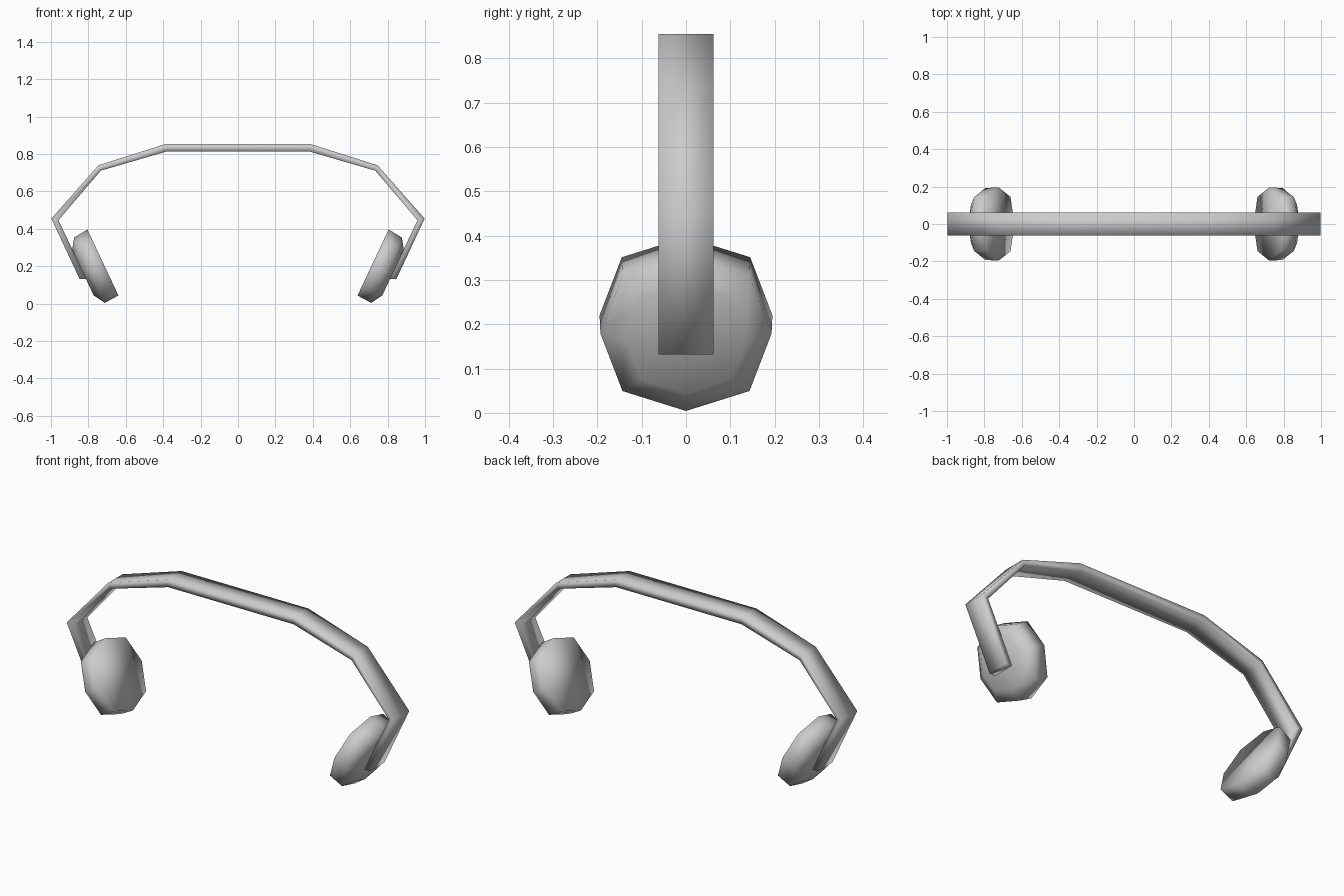
import bpy, bmesh
from math import sin, cos, pi
from mathutils import Vector

cube = bpy.data.objects.get("Cube")
if cube:
    bpy.data.objects.remove(cube, do_unlink=True)

grey = bpy.data.materials.new("plain_grey")
grey.use_nodes = True
colour = (0.6, 0.6, 0.6, 1)
grey.diffuse_color = colour
grey.node_tree.nodes["Principled BSDF"].inputs["Base Color"].default_value = colour


def finish(name, bm):
    """Turn a bmesh into a smooth shaded object."""
    bmesh.ops.recalc_face_normals(bm, faces=bm.faces)
    for face in bm.faces:
        face.smooth = True
    mesh = bpy.data.meshes.new(name)
    bm.to_mesh(mesh)
    bm.free()
    mesh.materials.append(grey)
    obj = bpy.data.objects.new(name, mesh)
    bpy.context.collection.objects.link(obj)
    return obj


def bridge(bm, a, b):
    """Join two closed loops with quads."""
    for i in range(len(a)):
        j = (i + 1) % len(a)
        bm.faces.new((a[i], a[j], b[j], b[i]))


# Headband: a flat strip following a faceted arch
HALF_WIDTH = 0.062
outer = [(0.847, 0.132), (0.998, 0.455), (0.746, 0.74), (0.386, 0.854)]
inner = [(0.81, 0.132), (0.96, 0.446), (0.734, 0.711), (0.381, 0.814)]


def arch(half):
    return half + [(-x, z) for x, z in reversed(half)]


bm = bmesh.new()
sections = []
for (ox, oz), (ix, iz) in zip(arch(outer), arch(inner)):
    corners = [(ox, -HALF_WIDTH, oz), (ox, HALF_WIDTH, oz),
               (ix, HALF_WIDTH, iz), (ix, -HALF_WIDTH, iz)]
    sections.append([bm.verts.new(c) for c in corners])
for a, b in zip(sections, sections[1:]):
    bridge(bm, a, b)
bm.faces.new(sections[0])
bm.faces.new(sections[-1])
finish("headband", bm)


# Ear cups: tilted eight-sided discs, tapering towards the outside
def ear_cup(name, side):
    up = Vector((side * 0.426, 0, 0.905))
    across = Vector((0, 1, 0))
    # centre x, centre z, radius from the ear face to the outer cap
    rings = [(0.722, 0.22, 0.195), (0.794, 0.179, 0.193), (0.829, 0.166, 0.135)]
    bm = bmesh.new()
    loops = []
    for x, z, radius in rings:
        centre = Vector((side * x, 0, z))
        loop = []
        for i in range(8):
            angle = i * pi / 4
            r = radius * (1.05 if i % 2 else 1)
            loop.append(bm.verts.new(centre + r * (cos(angle) * up + sin(angle) * across)))
        loops.append(loop)
    for a, b in zip(loops, loops[1:]):
        bridge(bm, a, b)
    bm.faces.new(loops[0])
    bm.faces.new(loops[-1])
    finish(name, bm)


ear_cup("left_ear_cup", 1)
ear_cup("right_ear_cup", -1)
